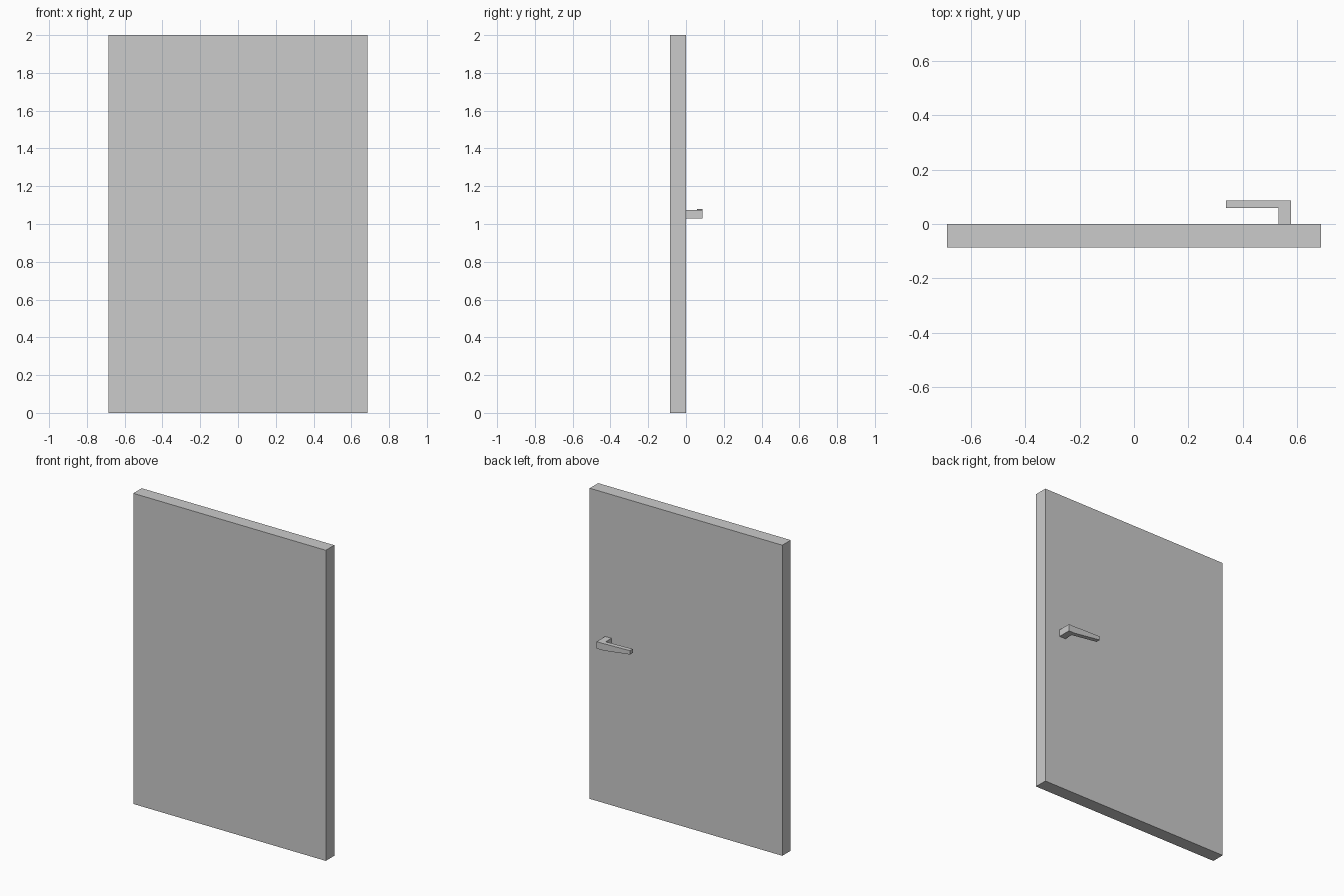
import bpy, bmesh

if "Cube" in bpy.data.objects:
    bpy.data.objects.remove(bpy.data.objects["Cube"])


def prism(name, sections):
    """Join rectangular cross-sections (each a list of 4 points) into a closed solid."""
    bm = bmesh.new()
    rings = [[bm.verts.new(p) for p in s] for s in sections]
    for a, b in zip(rings, rings[1:]):
        for i in range(4):
            j = (i + 1) % 4
            bm.faces.new((a[i], a[j], b[j], b[i]))
    bm.faces.new(rings[0])
    bm.faces.new(rings[-1])
    bmesh.ops.recalc_face_normals(bm, faces=bm.faces)
    mesh = bpy.data.meshes.new(name)
    bm.to_mesh(mesh)
    bm.free()
    obj = bpy.data.objects.new(name, mesh)
    bpy.context.collection.objects.link(obj)
    return obj


def section(x, y0, y1, z0, z1):
    return [(x, y0, z0), (x, y1, z0), (x, y1, z1), (x, y0, z1)]


# Door slab
prism("door_panel", [section(x, -0.086, 0, 0, 2) for x in (-0.686, 0.686)])

# Handle neck standing off the back of the slab
prism("handle_neck", [section(x, 0, 0.058, 1.03, 1.075) for x in (0.531, 0.576)])

# Lever, straight over the neck and then tapering slightly upward to its tip
prism("handle_lever", [
    section(0.576, 0.058, 0.087, 1.03, 1.075),
    section(0.531, 0.058, 0.087, 1.03, 1.075),
    section(0.338, 0.058, 0.087, 1.055, 1.08),
])
